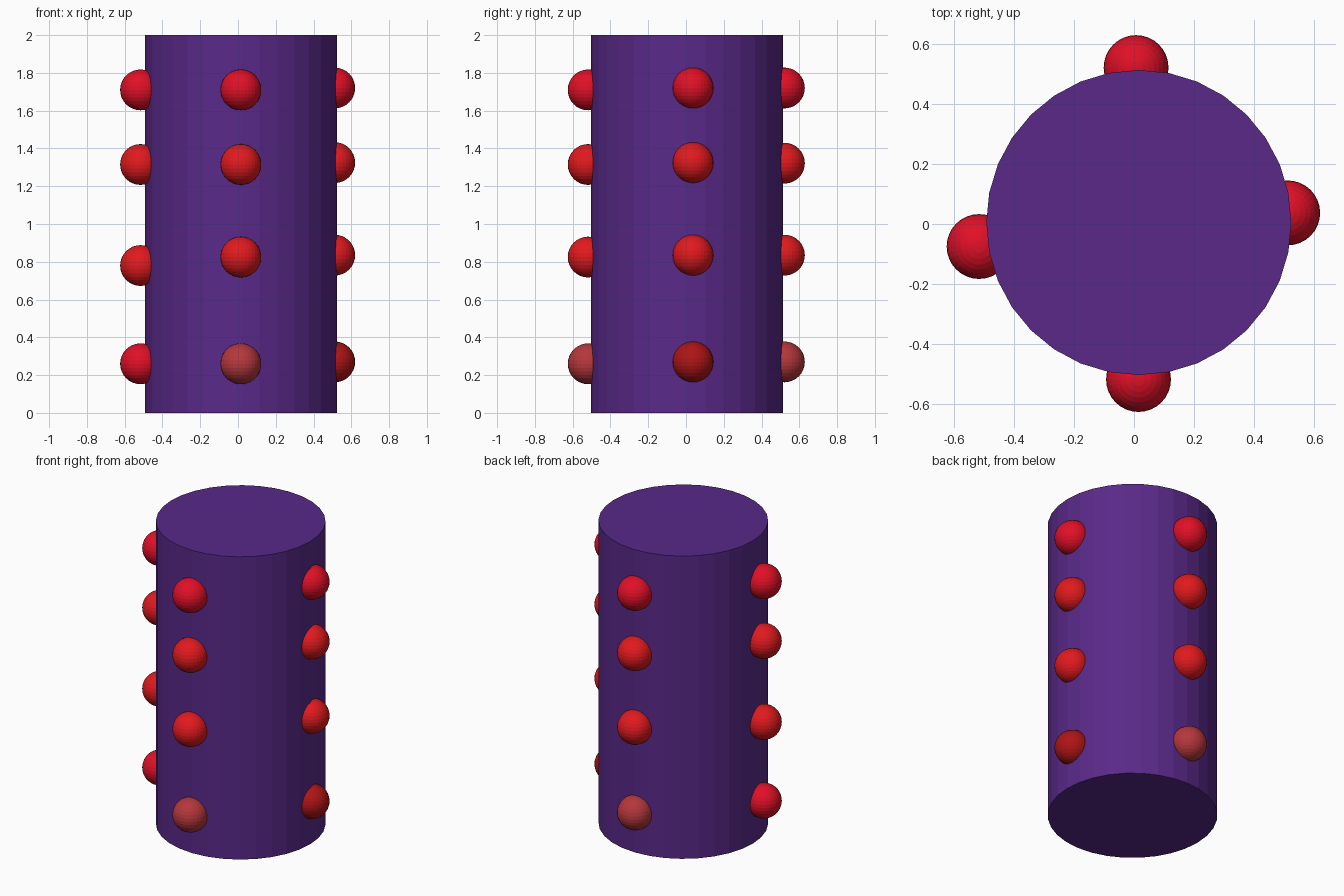
import bpy

if "Cube" in bpy.data.objects:
    bpy.data.objects.remove(bpy.data.objects["Cube"])


def material(name, rgb):
    m = bpy.data.materials.new(name)
    m.diffuse_color = (*rgb, 1)
    m.use_nodes = True
    m.node_tree.nodes["Principled BSDF"].inputs["Base Color"].default_value = m.diffuse_color
    return m


purple = material("purple", (0.10, 0.022, 0.25))
crimson = material("crimson", (0.75, 0.005, 0.02))
red = material("red", (0.75, 0.01, 0.013))
dusty = material("dusty_red", (0.46, 0.038, 0.045))
dark = material("dark_red", (0.43, 0.007, 0.008))

# Faceted column
bpy.ops.mesh.primitive_cylinder_add(vertices=32, radius=0.508, depth=2,
                                    location=(0.016, 0.005, 1))
column = bpy.context.object
column.name = "column"
column.data.materials.append(purple)

# Four vertical rows of half-sunk studs: x, y, heights, colour of lowest stud
rows = {
    "front": (0.015, -0.518, (0.26, 0.825, 1.315, 1.71), dusty),
    "right": (0.512, 0.037, (0.27, 0.835, 1.325, 1.72), dark),
    "back": (0.007, 0.521, (0.27, 0.835, 1.322, 1.72), dusty),
    "left": (-0.516, -0.075, (0.26, 0.78, 1.315, 1.71), crimson),
}
for side, (x, y, heights, lowest) in rows.items():
    for i, (z, mat) in enumerate(zip(heights, (lowest, red, red, crimson))):
        bpy.ops.mesh.primitive_uv_sphere_add(segments=32, ring_count=16, radius=0.108,
                                             location=(x, y, z))
        stud = bpy.context.object
        stud.name = f"{side}_stud_{i + 1}"
        stud.data.materials.append(mat)
